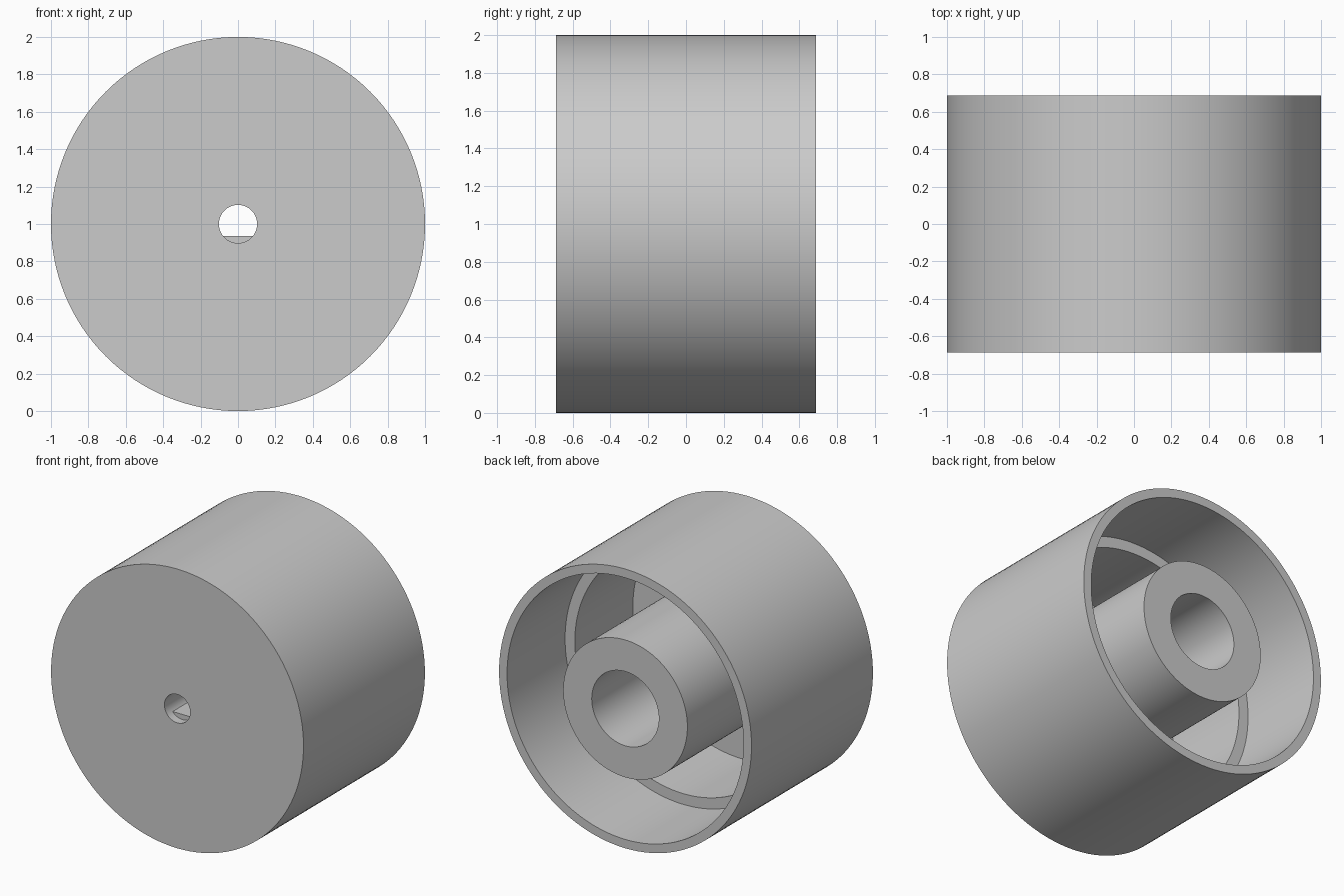
import bpy
import bmesh
import math

cube = bpy.data.objects.get("Cube")
if cube:
    bpy.data.objects.remove(cube)

SEGMENTS = 128
HALF = 0.687            # half the depth of the knob
FLOOR = -HALF + 0.06    # inside of the front plate
STEP = 0.03             # ledge inside the shell
BORE_END = -0.1         # bottom of the wide bore
HOLE = 0.102            # radius of the shaft hole
# The flat lies on a vertex pair of the hole, so its corners stay sharp
FLAT = HOLE * math.sin(math.tau * 14 / SEGMENTS)

grey = bpy.data.materials.new("grey plastic")
grey.use_nodes = True
grey.diffuse_color = (0.6, 0.6, 0.6, 1)
grey.node_tree.nodes["Principled BSDF"].inputs["Base Color"].default_value = grey.diffuse_color

# Closed section: radius, y, and whether the ring has the flat
profile = [
    (1.0, -HALF, False), (1.0, HALF, False),            # outer wall
    (0.937, HALF, False), (0.937, STEP, False),         # thin rim
    (0.86, STEP, False), (0.86, FLOOR, False),          # ledge and thick wall
    (0.492, FLOOR, False), (0.492, HALF, False),        # hub
    (0.266, HALF, False), (0.266, BORE_END, False),     # wide bore
    (HOLE, BORE_END, True), (HOLE, FLOOR, True),        # D-shaped shaft hole
    (HOLE, FLOOR, False), (HOLE, -HALF, False),         # round front hole
]


def ring(bm, radius, y, flat):
    verts = []
    for i in range(SEGMENTS):
        a = math.tau * i / SEGMENTS
        z = radius * math.sin(a)
        if flat:
            z = max(z, -FLAT)
        verts.append(bm.verts.new((radius * math.cos(a), y, z + 1)))
    return verts


# Revolve the section around the y axis
bm = bmesh.new()
rings = [ring(bm, *point) for point in profile]
for a, b in zip(rings, rings[1:] + rings[:1]):
    for i in range(SEGMENTS):
        j = (i + 1) % SEGMENTS
        bm.faces.new((a[i], a[j], b[j], b[i]))
bmesh.ops.remove_doubles(bm, verts=bm.verts, dist=0.00001)
bmesh.ops.recalc_face_normals(bm, faces=bm.faces)

mesh = bpy.data.meshes.new("knob_body")
bm.to_mesh(mesh)
bm.free()
mesh.materials.append(grey)
knob = bpy.data.objects.new("knob_body", mesh)
bpy.context.collection.objects.link(knob)

bpy.ops.object.select_all(action="DESELECT")
knob.select_set(True)
bpy.context.view_layer.objects.active = knob
bpy.ops.object.shade_smooth_by_angle(angle=math.radians(30))
